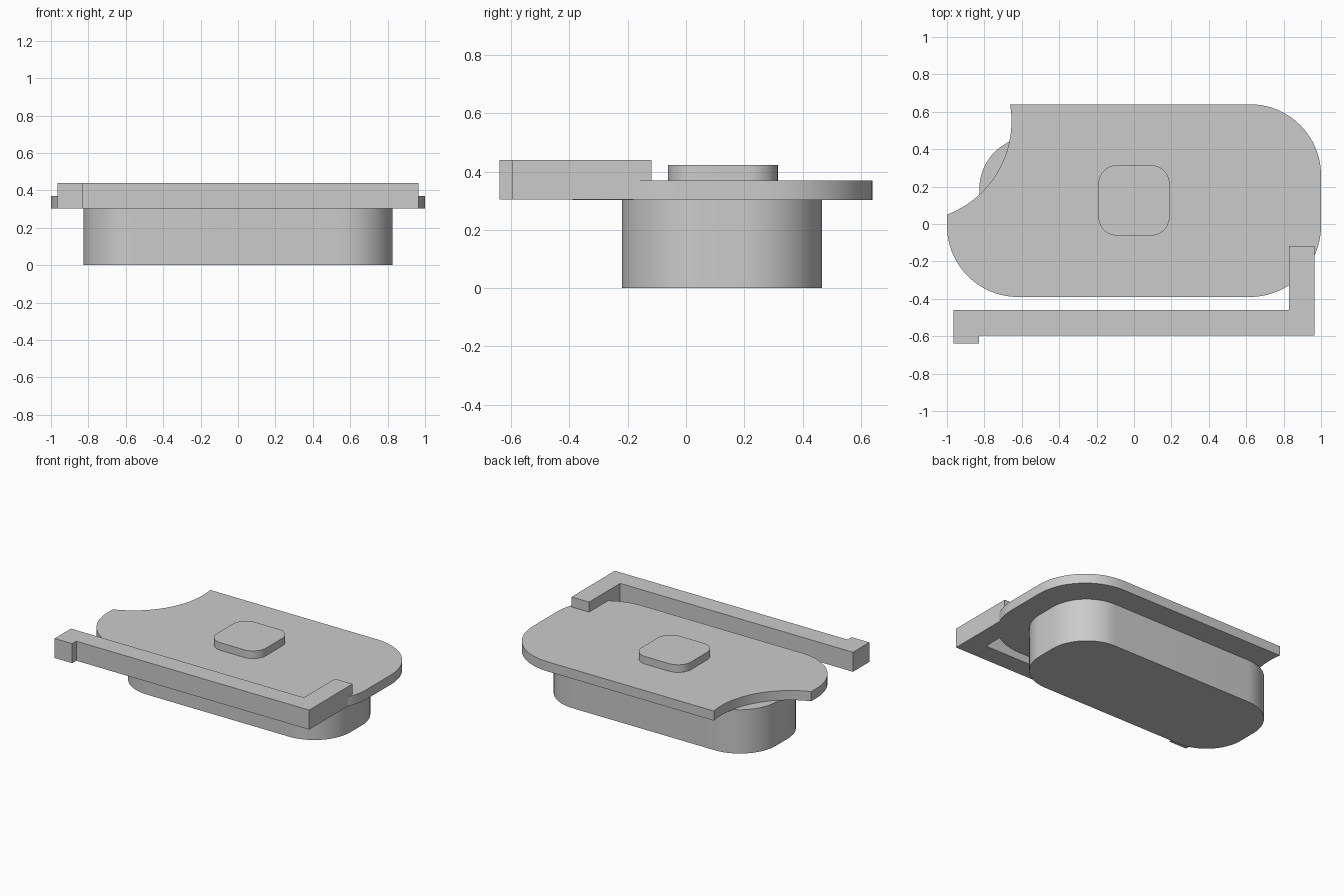
import bpy
import bmesh
from math import cos, sin, radians

cube = bpy.data.objects.get("Cube")
if cube:
    bpy.data.objects.remove(cube, do_unlink=True)

GREY = (0.6, 0.6, 0.6, 1.0)
grey = bpy.data.materials.new("plain grey")
grey.use_nodes = True
grey.diffuse_color = GREY
grey.node_tree.nodes["Principled BSDF"].inputs["Base Color"].default_value = GREY


def arc(cx, cy, r, start, end, steps=20):
    """Points along a circular arc, angles in degrees."""
    angles = [radians(start + (end - start) * i / steps) for i in range(steps + 1)]
    return [(cx + r * cos(a), cy + r * sin(a)) for a in angles]


def rounded_rect(x0, x1, y0, y1, r):
    """Counter-clockwise outline with rounded corners."""
    return (arc(x0 + r, y0 + r, r, 180, 270) + arc(x1 - r, y0 + r, r, 270, 360)
            + arc(x1 - r, y1 - r, r, 0, 90) + arc(x0 + r, y1 - r, r, 90, 180))


def extrude(name, outline, z0, z1):
    """Solid prism from an outline, smooth round the curves."""
    bm = bmesh.new()
    face = bm.faces.new([bm.verts.new((x, y, z0)) for x, y in outline])
    top = bmesh.ops.extrude_face_region(bm, geom=[face])["geom"]
    verts = [v for v in top if isinstance(v, bmesh.types.BMVert)]
    bmesh.ops.translate(bm, verts=verts, vec=(0, 0, z1 - z0))
    bmesh.ops.recalc_face_normals(bm, faces=bm.faces)
    mesh = bpy.data.meshes.new(name)
    bm.to_mesh(mesh)
    bm.free()
    mesh.materials.append(grey)
    obj = bpy.data.objects.new(name, mesh)
    bpy.context.collection.objects.link(obj)
    bpy.ops.object.select_all(action="DESELECT")
    obj.select_set(True)
    bpy.context.view_layer.objects.active = obj
    bpy.ops.object.shade_smooth_by_angle(angle=radians(30))
    return obj


# Deep rounded body
extrude("body", rounded_rect(-0.827, 0.827, -0.22, 0.467, 0.28), 0, 0.305)

# Cover plate, with a round notch in the back right corner
R = 0.38
plate = (arc(-1 + R, -0.39 + R, R, 180, 270) + arc(1 - R, -0.39 + R, R, 270, 360)
         + arc(1 - R, 0.64 - R, R, 0, 90)
         + arc(-1.19, 0.55, 0.535, 9.7, -69.2, 32))
extrude("cover_plate", plate, 0.303, 0.37)

# Raised button
extrude("button", rounded_rect(-0.19, 0.19, -0.062, 0.315, 0.1), 0.365, 0.423)

# Angled front rail: long bar, arm to the back, small foot at the front
rail = [(-0.965, -0.64), (-0.83, -0.64), (-0.83, -0.595), (0.965, -0.595),
        (0.965, -0.118), (0.83, -0.118), (0.83, -0.46), (-0.965, -0.46)]
extrude("front_rail", rail, 0.304, 0.44)
